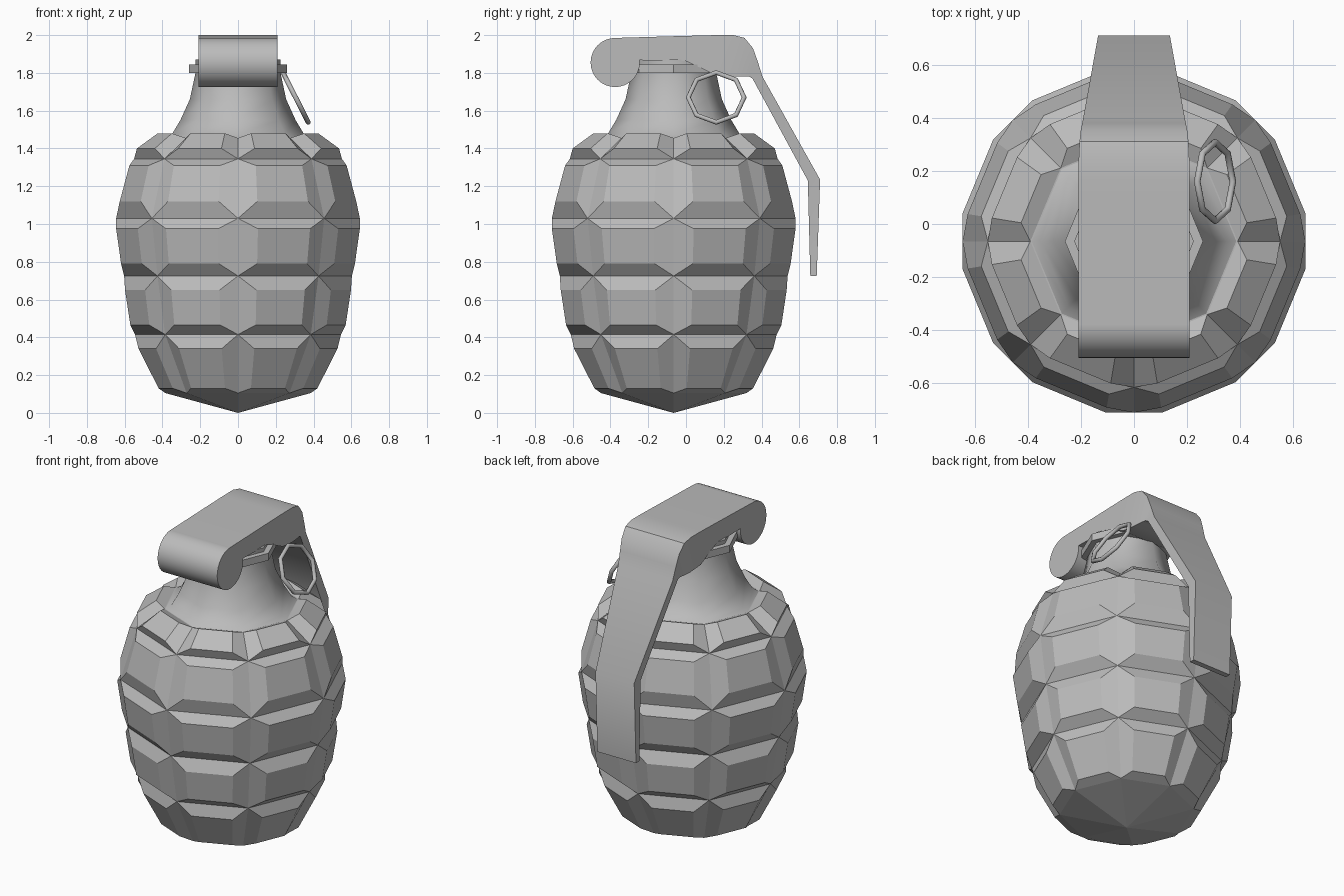
import bpy, bmesh, math
from math import sin, cos, radians, pi

cube = bpy.data.objects.get("Cube")
if cube:
    bpy.data.objects.remove(cube)

AXIS_Y = -0.065
SIDES = 8
STEP = 2 * pi / SIDES

metal = bpy.data.materials.new("plain grey metal")
metal.use_nodes = True
GREY = (0.5, 0.5, 0.5, 1)
metal.diffuse_color = GREY
metal.node_tree.nodes["Principled BSDF"].inputs["Base Color"].default_value = GREY


def finish(name, bm, smooth=None):
    bmesh.ops.recalc_face_normals(bm, faces=bm.faces)
    mesh = bpy.data.meshes.new(name)
    bm.to_mesh(mesh)
    bm.free()
    obj = bpy.data.objects.new(name, mesh)
    bpy.context.collection.objects.link(obj)
    mesh.materials.append(metal)
    if smooth:
        smooth_shade(obj, smooth)
    return obj


def smooth_shade(obj, angle):
    bpy.ops.object.select_all(action='DESELECT')
    obj.select_set(True)
    bpy.context.view_layer.objects.active = obj
    bpy.ops.object.shade_smooth_by_angle(angle=radians(angle))


def polar(bm, r, angle, z):
    return bm.verts.new((r * cos(angle), AXIS_Y + r * sin(angle), z))


def ring(bm, r, z):
    return [polar(bm, r, i * STEP, z) for i in range(SIDES)]


def bridge(bm, a, b):
    n = len(a)
    for i in range(n):
        j = (i + 1) % n
        bm.faces.new((a[i], a[j], b[j], b[i]))


# Body: groove lattice with a raised panel in every cell
grooves = [(0.39, 1.455), (0.55, 1.345), (0.645, 1.03), (0.603, 0.725),
           (0.545, 0.415), (0.385, 0.105)]
# Per row: (distance, height) of the upper and lower panel corners
panels = [((0.425, 1.48), (0.535, 1.40)), ((0.575, 1.31), (0.626, 1.12)),
          ((0.645, 0.975), (0.619, 0.79)), ((0.598, 0.65), (0.57, 0.465)),
          ((0.527, 0.34), (0.42, 0.13))]
bm = bmesh.new()
rings = [ring(bm, r, z) for r, z in grooves]
INSET = radians(9.3)
for row, (upper, lower) in enumerate(panels):
    top, bottom = rings[row], rings[row + 1]
    for i in range(SIDES):
        j = (i + 1) % SIDES
        a0, a1 = i * STEP + INSET, (i + 1) * STEP - INSET
        outer = [top[i], top[j], bottom[j], bottom[i]]
        inner = [polar(bm, x / cos(INSET), a, z) for (x, z), a in
                 ((upper, a0), (upper, a1), (lower, a1), (lower, a0))]
        bm.faces.new(inner)
        bridge(bm, outer, inner)
tip = bm.verts.new((0, AXIS_Y, 0))
for i in range(SIDES):
    bm.faces.new((rings[-1][i], rings[-1][(i + 1) % SIDES], tip))
bm.faces.new(rings[0])
finish("segmented_body", bm)


# Neck and its collar: turned profiles
def turned(name, profile, smooth):
    bm = bmesh.new()
    loops = [ring(bm, r, z) for r, z in profile]
    for a, b in zip(loops, loops[1:]):
        bridge(bm, a, b)
    bm.faces.new(loops[0])
    bm.faces.new(loops[-1])
    finish(name, bm, smooth)


turned("neck", [(0.39, 1.452), (0.35, 1.475), (0.305, 1.55), (0.255, 1.66),
                (0.225, 1.80), (0.225, 1.87)], 50)
turned("neck_collar", [(0.26, 1.80), (0.26, 1.845)], None)

# Safety lever: sections of outer (y, z), inner (y, z) and half width
sections = [((-0.375, 1.985), (-0.375, 1.87), 0.208),
            ((-0.03, 1.995), (0.0, 1.862), 0.208),
            ((0.16, 2.0), (0.07, 1.83), 0.208),
            ((0.25, 2.0), (0.15, 1.79), 0.208),
            ((0.31, 1.985), (0.25, 1.78), 0.205),
            ((0.355, 1.93), (0.31, 1.78), 0.2),
            ((0.38, 1.86), (0.335, 1.78), 0.195),
            ((0.405, 1.78), (0.352, 1.77), 0.19),
            ((0.71, 1.235), (0.645, 1.23), 0.135),
            ((0.692, 0.725), (0.658, 0.725), 0.135)]
bm = bmesh.new()
loops = []
for (yo, zo), (yi, zi), w in sections:
    loops.append([bm.verts.new(p) for p in
                  ((-w, yo, zo), (w, yo, zo), (w, yi, zi), (-w, yi, zi))])
for a, b in zip(loops, loops[1:]):
    bridge(bm, a, b)
bm.faces.new(loops[0])
bm.faces.new(loops[-1])
finish("safety_lever", bm, 35)

# Hinge roll at the front of the lever
bpy.ops.mesh.primitive_cylinder_add(vertices=32, radius=0.13, depth=0.416,
                                    location=(0, -0.375, 1.855),
                                    rotation=(0, pi / 2, 0))
hinge = bpy.context.object
hinge.name = "hinge_roll"
hinge.data.materials.append(metal)
smooth_shade(hinge, 30)

# Pull ring hanging on the left side
bpy.ops.mesh.primitive_torus_add(major_segments=8, minor_segments=8,
                                 major_radius=0.148, minor_radius=0.013,
                                 location=(0.305, 0.16, 1.67),
                                 rotation=(0, radians(63), 0))
pull = bpy.context.object
pull.name = "pull_ring"
pull.data.materials.append(metal)
smooth_shade(pull, 50)
